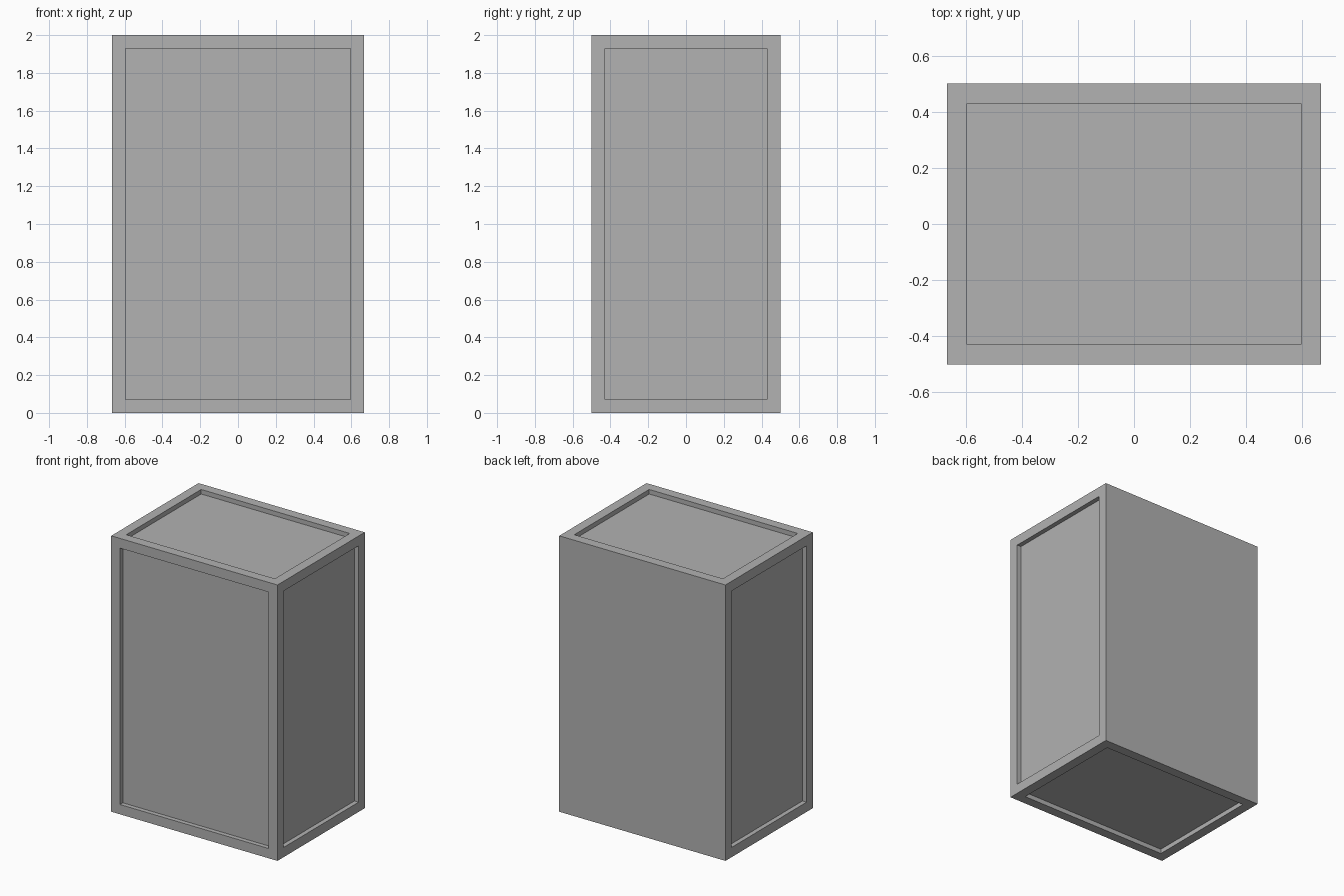
import bpy
import bmesh
from mathutils import Vector

cube = bpy.data.objects.get("Cube")
if cube:
    bpy.data.objects.remove(cube, do_unlink=True)

SIZE = Vector((1.333, 1.0, 2.0))
BORDER = 0.1      # frame width around each panel
RECESS = 0.033    # depth of each panel

# Plain grey finish
grey = bpy.data.materials.new("grey")
grey.use_nodes = True
colour = (0.445, 0.445, 0.445, 1.0)
grey.diffuse_color = colour
grey.node_tree.nodes["Principled BSDF"].inputs["Base Color"].default_value = colour

# Box standing on the ground
bm = bmesh.new()
bmesh.ops.create_cube(bm, size=1.0)
bmesh.ops.scale(bm, vec=SIZE, verts=bm.verts)
bmesh.ops.translate(bm, vec=(0, 0, SIZE.z / 2), verts=bm.verts)
bm.normal_update()

# Sunken panels on every side except the plain back
panels = [f for f in bm.faces if f.normal.y < 0.5]
for panel in panels:
    inward = -panel.normal.copy()
    bmesh.ops.inset_individual(bm, faces=[panel], thickness=BORDER)
    # A second, zero-width inset gives the recess its upright walls
    bmesh.ops.inset_individual(bm, faces=[panel], thickness=0.0)
    bmesh.ops.translate(bm, vec=inward * RECESS, verts=panel.verts)

bmesh.ops.recalc_face_normals(bm, faces=bm.faces)
mesh = bpy.data.meshes.new("panelled_box")
bm.to_mesh(mesh)
bm.free()
mesh.materials.append(grey)
box = bpy.data.objects.new("panelled_box", mesh)
bpy.context.collection.objects.link(box)
